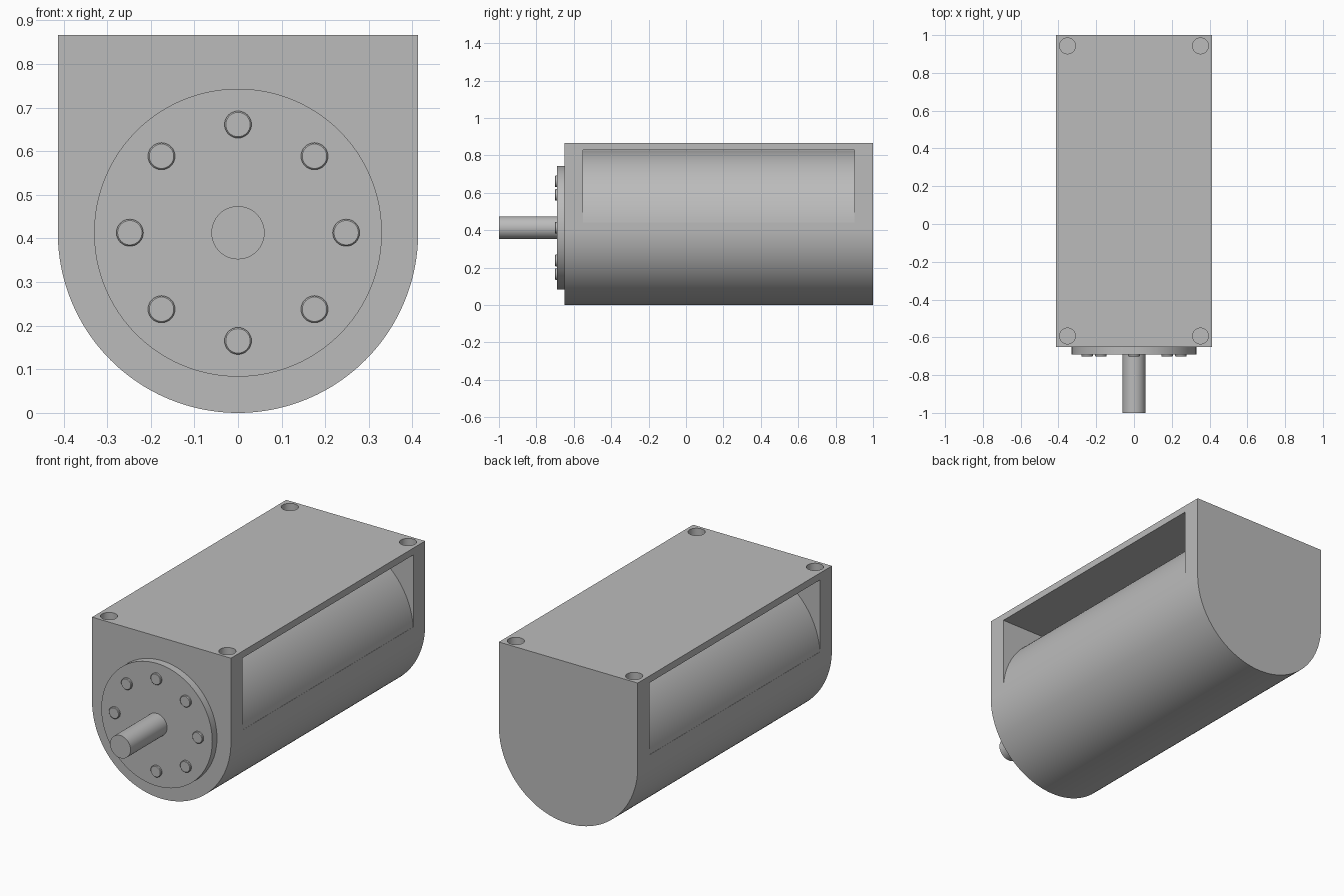
import bpy, bmesh
from math import sin, cos, pi, radians
from mathutils import Matrix

cube = bpy.data.objects.get("Cube")
if cube:
    bpy.data.objects.remove(cube, do_unlink=True)

R = 0.413            # radius of the motor barrel, also its axis height
TOP = 0.866
FRONT, BACK = -0.65, 1.0

grey = bpy.data.materials.new("plain grey")
grey.use_nodes = True
grey.diffuse_color = (0.5, 0.5, 0.5, 1)
grey.node_tree.nodes["Principled BSDF"].inputs["Base Color"].default_value = (0.5, 0.5, 0.5, 1)


def finish(name, bm):
    bmesh.ops.recalc_face_normals(bm, faces=bm.faces)
    mesh = bpy.data.meshes.new(name)
    bm.to_mesh(mesh)
    bm.free()
    mesh.materials.append(grey)
    obj = bpy.data.objects.new(name, mesh)
    bpy.context.collection.objects.link(obj)
    return obj


def smooth(obj):
    bpy.ops.object.select_all(action="DESELECT")
    obj.select_set(True)
    bpy.context.view_layer.objects.active = obj
    bpy.ops.object.shade_smooth_by_angle(angle=radians(30))


def extrude_profile(name, points, y0, y1):
    """Prism along y from an x-z outline."""
    bm = bmesh.new()
    face = bm.faces.new([bm.verts.new((x, y0, z)) for x, z in points])
    new = bmesh.ops.extrude_face_region(bm, geom=[face])["geom"]
    bmesh.ops.translate(bm, vec=(0, y1 - y0, 0),
                        verts=[v for v in new if isinstance(v, bmesh.types.BMVert)])
    return finish(name, bm)


def arc(start, end, steps):
    angles = [radians(start + (end - start) * i / steps) for i in range(steps + 1)]
    return [(R * cos(a), R + R * sin(a)) for a in angles]


def disc(name, x, z, radius, y0, y1, sides=64, chamfer=0):
    """Cylinder along y, with an optional chamfer on its front rim."""
    bm = bmesh.new()
    bmesh.ops.create_cone(bm, cap_ends=True, segments=sides, radius1=radius,
                          radius2=radius, depth=y1 - y0,
                          matrix=Matrix.Translation((x, (y0 + y1) / 2, z))
                          @ Matrix.Rotation(pi / 2, 4, "X"))
    if chamfer:
        rim = [e for e in bm.edges if all(v.co.y < y0 + 0.001 for v in e.verts)]
        bmesh.ops.bevel(bm, geom=rim, offset=chamfer, segments=1, affect="EDGES")
    obj = finish(name, bm)
    smooth(obj)
    return obj


def cut(obj, cutter):
    cutter.hide_render = True
    mod = obj.modifiers.new("cut", "BOOLEAN")
    mod.operation, mod.solver, mod.object = "DIFFERENCE", "EXACT", cutter
    bpy.context.view_layer.objects.active = obj
    bpy.ops.object.modifier_apply(modifier=mod.name)
    bpy.data.objects.remove(cutter, do_unlink=True)


# Housing: round underneath, square on top
housing = extrude_profile("housing", [(R, TOP)] + arc(0, -180, 96) + [(-R, TOP)], FRONT, BACK)

# Side pockets that leave the round barrel exposed under the top plate
start = arc(4, 176, 92)
pocket = [(0.5, start[0][1])] + start + [(-0.5, start[0][1]), (-0.5, 0.829), (0.5, 0.829)]
cut(housing, extrude_profile("pocket_cutter", pocket, -0.55, 0.9))

# Mounting holes in the top corners
bm = bmesh.new()
for x in (-0.352, 0.352):
    for y in (-0.593, 0.943):
        bmesh.ops.create_cone(bm, cap_ends=True, segments=40, radius1=0.042, radius2=0.042,
                              depth=0.4, matrix=Matrix.Translation((x, y, TOP)))
cut(housing, finish("hole_cutter", bm))
smooth(housing)

# Front flange, shaft and ring of bolts
disc("front_flange", 0, R, 0.33, -0.69, FRONT, 96)
disc("shaft", 0, R, 0.061, -1.0, -0.69)
for i in range(8):
    a = i * pi / 4
    disc(f"flange_bolt_{i + 1}", 0.248 * cos(a), R + 0.248 * sin(a), 0.031,
         -0.701, -0.69, 32, 0.003)
